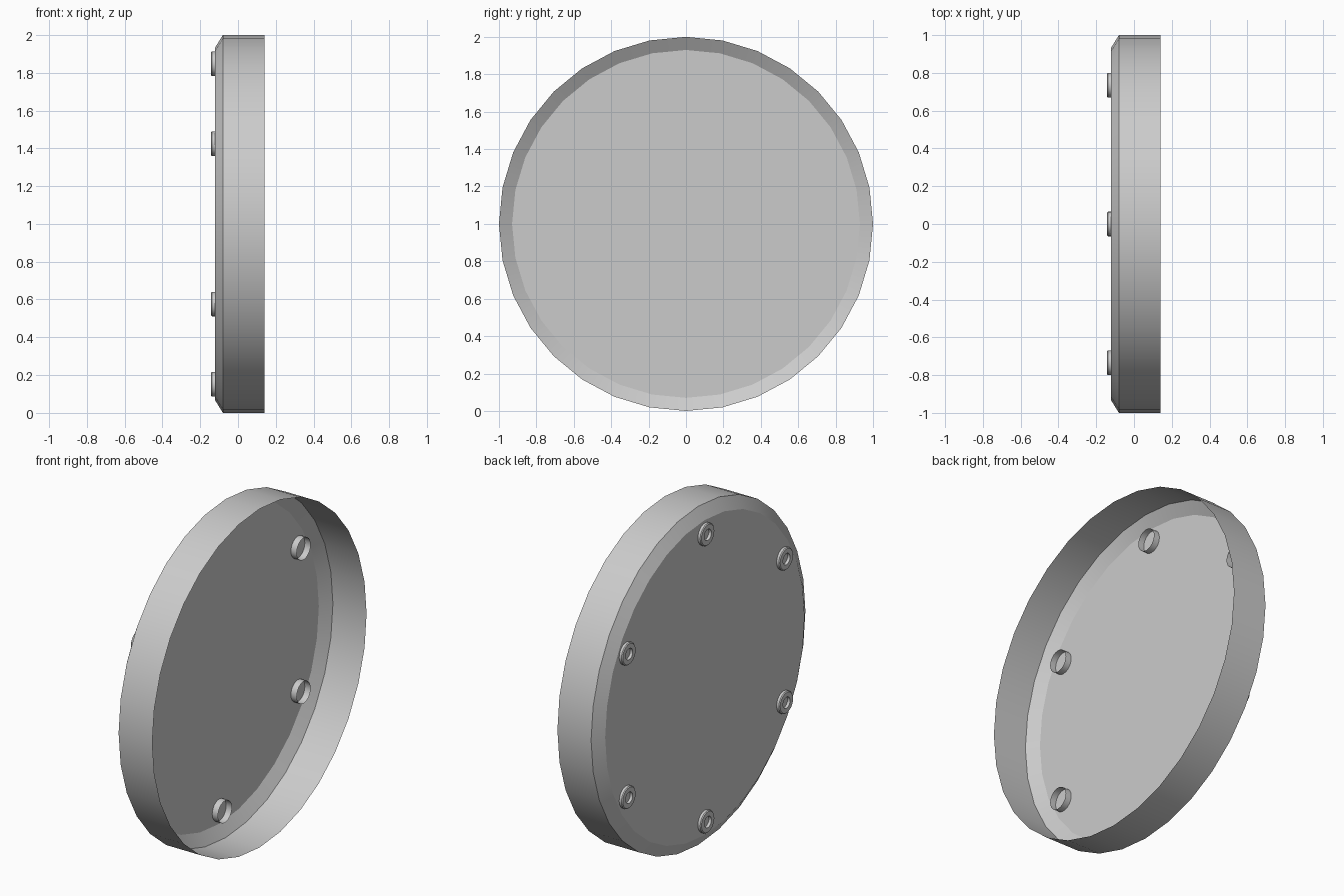
import bpy, bmesh, math

if "Cube" in bpy.data.objects:
    bpy.data.objects.remove(bpy.data.objects["Cube"])

SEGMENTS = 32
BOLT_CIRCLE = 0.848


def lathe(name, rings, centre, cap=None):
    """Skin (x, radius, sides) rings about an x axis; cap closes the chosen ring."""
    bm = bmesh.new()
    cy, cz = centre
    loops = []
    for x, r, n in rings:
        loop = []
        for i in range(n):
            a = 2 * math.pi * i / n
            loop.append(bm.verts.new((x, cy + r * math.cos(a), cz + r * math.sin(a))))
        loops.append(loop)
    for a, b in zip(loops, loops[1:]):
        n = len(a)
        for i in range(n):
            j = (i + 1) % n
            bm.faces.new((a[i], a[j], b[j], b[i]))
    if cap is not None:
        bm.faces.new(loops[cap])
    bmesh.ops.recalc_face_normals(bm, faces=bm.faces)
    # open shells: make the closed face look outwards (-x)
    end = min(bm.faces, key=lambda f: (-abs(f.normal.x), f.calc_center_median().x))
    if end.normal.x > 0:
        bmesh.ops.reverse_faces(bm, faces=bm.faces)
    mesh = bpy.data.meshes.new(name)
    bm.to_mesh(mesh)
    bm.free()
    obj = bpy.data.objects.new(name, mesh)
    bpy.context.collection.objects.link(obj)
    bpy.ops.object.select_all(action='DESELECT')
    obj.select_set(True)
    bpy.context.view_layer.objects.active = obj
    bpy.ops.object.shade_smooth_by_angle(angle=math.radians(25))
    return obj


# Round cover: open at +x, chamfered into a flat closed face
lathe("cover", [(0.14, 1.0, SEGMENTS), (-0.08, 1.0, SEGMENTS),
                (-0.123, 0.93, SEGMENTS)], (0, 1), cap=-1)

# Six socket-head bolts, hollow shank poking through the face
for k in range(6):
    a = math.radians(90 + 60 * k)
    centre = (BOLT_CIRCLE * math.cos(a), 1 + BOLT_CIRCLE * math.sin(a))
    lathe(f"bolt_{k + 1}", [(-0.085, 0.065, 24), (-0.138, 0.065, 24),
                            (-0.143, 0.06, 24), (-0.143, 0.033, 24),
                            (-0.126, 0.033, 24)], centre, cap=-1)
